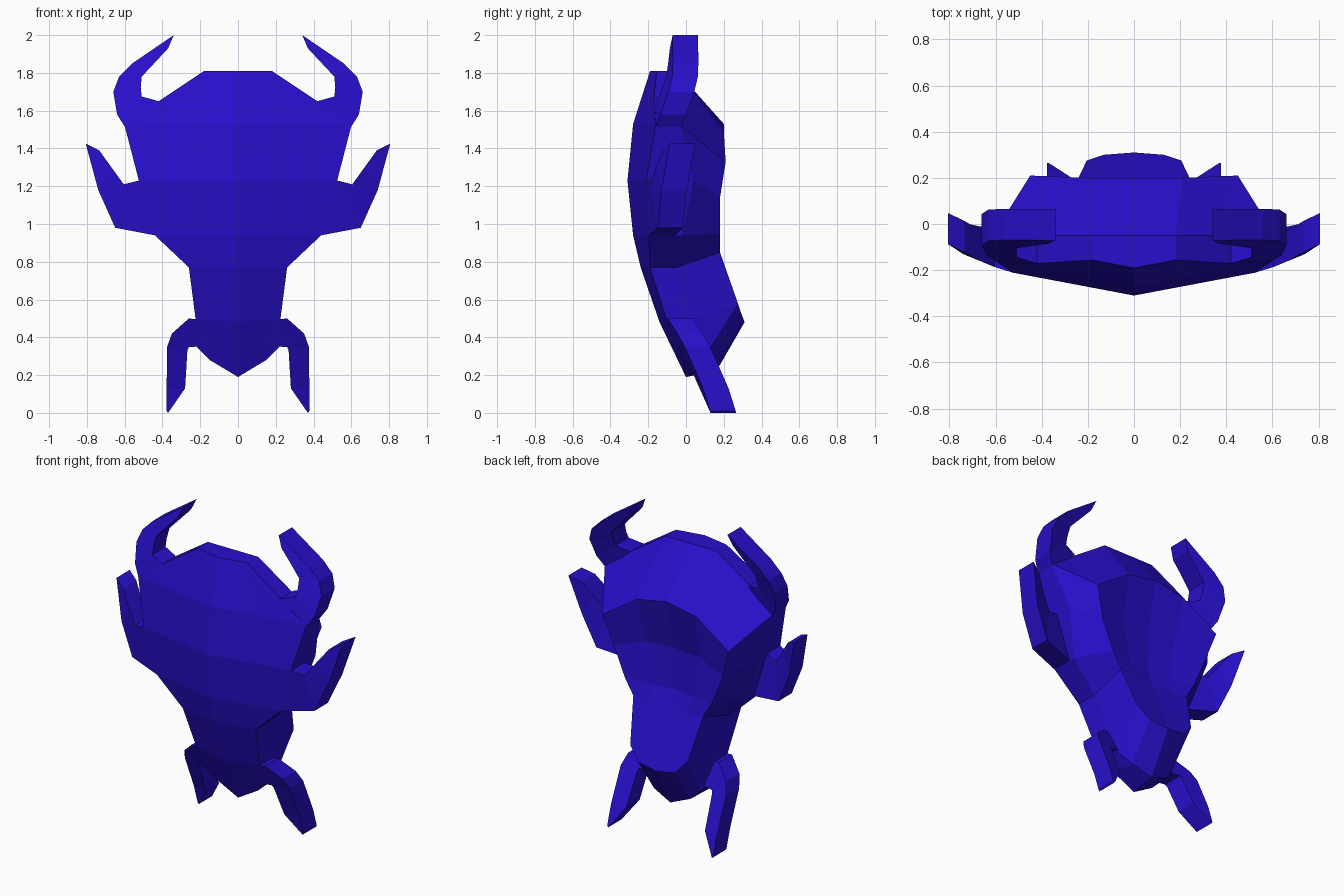
import bpy, bmesh

if "Cube" in bpy.data.objects:
    bpy.data.objects.remove(bpy.data.objects["Cube"])

mat = bpy.data.materials.new("deep_blue")
mat.diffuse_color = (0.02, 0.005, 0.6, 1)
mat.use_nodes = True
mat.node_tree.nodes["Principled BSDF"].inputs["Base Color"].default_value = mat.diffuse_color

# Curvature of the front: depth along the centre ridge plus sideways sweep
RIDGE = [(0, .06), (.19, 0), (.48, -.14), (.77, -.24), (.94, -.28), (1.23, -.31),
         (1.53, -.28), (1.65, -.25), (1.81, -.19), (2.0, -.135)]
SWEEP = [(0, 0), (.53, .10), (.65, .135), (.81, .205)]


def lerp(table, t):
    for (a, va), (b, vb) in zip(table, table[1:]):
        if t <= b:
            return va + (vb - va) * (t - a) / (b - a)
    return table[-1][1]


def front(x, z, back=0.0):
    return (x, lerp(RIDGE, z) + lerp(SWEEP, x) + back, z)


def mirrored_object(name, verts, faces):
    """Make a mesh from a half and its mirror image, welded on the centre."""
    bm = bmesh.new()
    for side in (1, -1):
        vs = [bm.verts.new((x * side, y, z)) for x, y, z in verts]
        for f in faces:
            bm.faces.new([vs[i] for i in f])
    bmesh.ops.remove_doubles(bm, verts=bm.verts, dist=1e-4)
    bmesh.ops.recalc_face_normals(bm, faces=bm.faces)
    me = bpy.data.meshes.new(name)
    bm.to_mesh(me)
    bm.free()
    me.materials.append(mat)
    ob = bpy.data.objects.new(name, me)
    bpy.context.collection.objects.link(ob)
    return ob


def limb(name, pairs, thick=.135):
    """Curved plate swept through pairs of edge points, on both sides."""
    verts, faces = [], []
    for a, b in pairs:
        verts += [front(*a), front(*b), front(*b, thick), front(*a, thick)]
    for k in range(0, 4 * len(pairs) - 4, 4):
        for i in range(4):
            j = (i + 1) % 4
            faces.append((k + i, k + j, k + 4 + j, k + 4 + i))
    n = len(verts)
    faces += [(0, 1, 2, 3), (n - 4, n - 3, n - 2, n - 1)]
    return mirrored_object(name, verts, faces)


# Body: rows from crown to chin
# front centre z, front mid (x,z), edge (x,z), edge back y, back corner, back mid, back centre (y,z)
ROWS = [
    (1.81, (.18, 1.81), (.42, 1.65), -.05, (.36, -.05, 1.69), (.18, -.05, 1.81), (-.05, 1.81)),
    (1.53, (.25, 1.53), (.60, 1.52), -.03, (.45, .21, 1.33), (.21, .20, 1.49), (.20, 1.53)),
    (1.23, (.25, 1.23), (.525, 1.23), .04, (.39, .18, 1.14), (.19, .135, 1.2), (.12, 1.2)),
    (.94, (.22, .94), (.44, .94), -.02, (.31, .18, .95), (.15, .145, .94), (.13, .94)),
    (.77, (.13, .77), (.26, .77), -.05, (.25, .18, .85), (.13, .18, .83), (.17, .82)),
    (.48, (.12, .49), (.225, .50), .03, (.205, .275, .58), (.13, .30, .50), (.31, .48)),
    (.19, (.15, .28), (.22, .35), .08, (.18, .11, .32), (.13, .14, .27), (.16, .22)),
]
verts, faces = [], []
for zc, mid, edge, yb, corner, bmid, bc in ROWS:
    verts += [front(0, zc), front(*mid), front(*edge), (edge[0], yb, edge[1]),
              corner, bmid, (0, *bc)]
for k in range(0, 7 * len(ROWS) - 7, 7):
    faces += [(k + i, k + i + 1, k + i + 8, k + i + 7) for i in range(6)]
for k in (0, 7 * len(ROWS) - 7):
    faces += [(k, k + 1, k + 5, k + 6), (k + 1, k + 2, k + 3, k + 4, k + 5)]
mirrored_object("body_shell", verts, faces)

# Upper horns, curling inward
limb("upper_horns", [
    ((.42, 1.65), (.59, 1.50)), ((.51, 1.675), (.64, 1.58)), ((.515, 1.72), (.66, 1.70)),
    ((.51, 1.78), (.63, 1.78)), ((.44, 1.855), (.56, 1.85)), ((.37, 1.93), (.34, 2.0))])

# Side horns, sweeping out and up
limb("side_horns", [
    ((.45, 1.24), (.38, .95)), ((.525, 1.23), (.44, .94)), ((.605, 1.21), (.65, .98)),
    ((.67, 1.30), (.74, 1.18)), ((.735, 1.39), (.806, 1.425))])

# Lower prongs, hanging down
limb("lower_prongs", [
    ((.18, .49), (.18, .36)), ((.26, .50), (.23, .35)), ((.35, .42), (.26, .35)),
    ((.375, .35), (.268, .33)), ((.378, .13), (.28, .13)), ((.378, .01), (.37, 0))])
